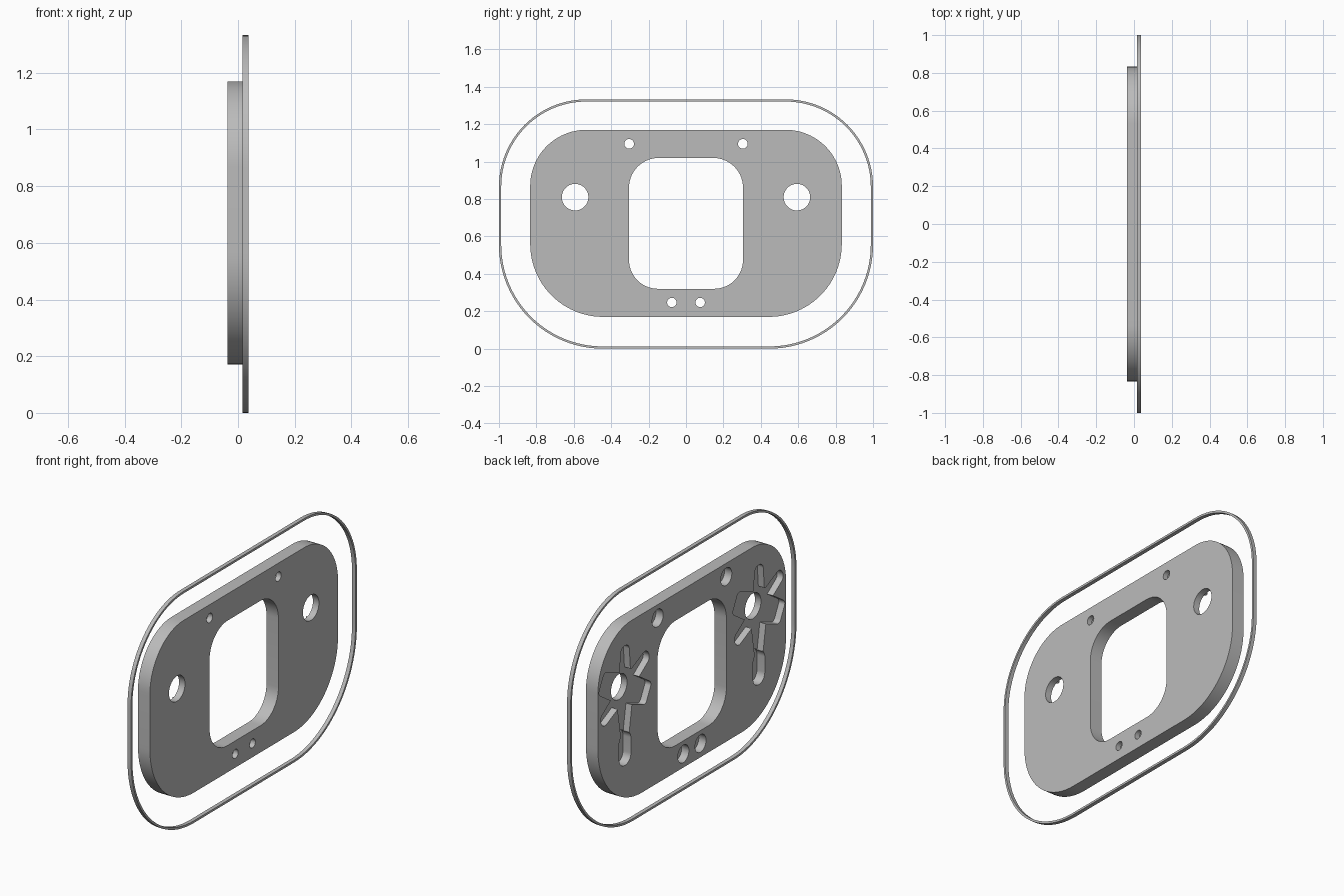
import bpy
import bmesh
from math import sin, cos, tan, pi, radians
from mathutils import Vector

if "Cube" in bpy.data.objects:
    bpy.data.objects.remove(bpy.data.objects["Cube"])

BACK, FRONT = -0.037, 0.037
POCKET_FLOOR = 0.0

grey = bpy.data.materials.new("plain_grey")
grey.use_nodes = True
colour = (0.5, 0.5, 0.5, 1)
grey.diffuse_color = colour
grey.node_tree.nodes["Principled BSDF"].inputs["Base Color"].default_value = colour


def rounded(points, radii, steps=14):
    """Polygon in (y, z) with each corner replaced by an arc."""
    out = []
    pts = [Vector(p) for p in points]
    for i, (p, r) in enumerate(zip(pts, radii)):
        if r == 0:
            out.append(p)
            continue
        a = (pts[i - 1] - p).normalized()
        b = (pts[(i + 1) % len(pts)] - p).normalized()
        half = a.angle(b) / 2
        centre = p + (a + b).normalized() * r / sin(half)
        start = p + a * r / tan(half) - centre
        end = p + b * r / tan(half) - centre
        sweep = start.angle(end)
        for k in range(steps + 1):
            t = k / steps * sweep
            out.append(centre + (start * sin(sweep - t) + end * sin(t)) / sin(sweep))
    return out


def box(half_y, low, high, r_low, r_high, steps=14, y=0):
    corners = [(y - half_y, low), (y + half_y, low), (y + half_y, high), (y - half_y, high)]
    return rounded(corners, [r_low, r_low, r_high, r_high], steps)


def circle(y, z, r, count=40):
    return [Vector((y + r * cos(2 * pi * k / count), z + r * sin(2 * pi * k / count)))
            for k in range(count)]


def arm(y, z, degrees, length, base, tip, tip_round):
    """Tapered arm pointing outwards from a hub centre."""
    u = Vector((cos(radians(degrees)), sin(radians(degrees))))
    v = Vector((-u.y, u.x))
    c = Vector((y, z))
    pts = [c - v * base, c + u * length - v * tip, c + u * length + v * tip, c + v * base]
    return rounded(pts, [0, tip_round, tip_round, 0], 8)


def prism(name, outline, x0, x1):
    bm = bmesh.new()
    face = bm.faces.new([bm.verts.new((x0, p.x, p.y)) for p in outline])
    bmesh.ops.remove_doubles(bm, verts=bm.verts[:], dist=0.0005)
    ext = bmesh.ops.extrude_face_region(bm, geom=bm.faces[:])
    moved = [g for g in ext["geom"] if isinstance(g, bmesh.types.BMVert)]
    bmesh.ops.translate(bm, verts=moved, vec=(x1 - x0, 0, 0))
    bmesh.ops.recalc_face_normals(bm, faces=bm.faces[:])
    mesh = bpy.data.meshes.new(name)
    bm.to_mesh(mesh)
    bm.free()
    mesh.materials.append(grey)
    obj = bpy.data.objects.new(name, mesh)
    bpy.context.collection.objects.link(obj)
    return obj


def select(obj):
    bpy.ops.object.select_all(action='DESELECT')
    obj.select_set(True)
    bpy.context.view_layer.objects.active = obj


def cut(obj, outline, x0=BACK - 0.05, x1=FRONT + 0.05):
    cutter = prism("cutter", outline, x0, x1)
    mod = obj.modifiers.new("cut", 'BOOLEAN')
    mod.operation = 'DIFFERENCE'
    mod.solver = 'EXACT'
    mod.object = cutter
    select(obj)
    bpy.ops.object.modifier_apply(modifier=mod.name)
    bpy.data.objects.remove(cutter)


# Main plate with its central window
plate = prism("mounting_plate", box(0.833, 0.17, 1.17, 0.39, 0.30, 24), BACK, FRONT)
cut(plate, box(0.305, 0.32, 1.02, 0.155, 0.16))

# Screw holes, counterbored from the back
for side in (-1, 1):
    for y, z, r in ((0.304, 1.095, 0.026), (0.076, 0.247, 0.025)):
        cut(plate, circle(side * y, z, r, 28))
        cut(plate, circle(side * y, z, 0.049, 32), x1=0.008)

# Star-shaped pockets around the large holes, with a slot below
for side in (-1, 1):
    y, z = side * 0.593, 0.81
    pockets = [circle(y, z, 0.105)]
    pockets += [arm(y, z, d, 0.24, 0.055, 0.036, 0.034) for d in (90, 150, 330)]
    pockets += [arm(y, z, d, 0.235, 0.085, 0.06, 0.025) for d in (27, 207)]
    pockets.append(arm(y, z, 270, 0.3, 0.08, 0.03, 0))
    for outline in pockets:
        cut(plate, outline, x1=POCKET_FLOOR)
    cut(plate, box(0.052, z - 0.43, z - 0.245, 0.05, 0.05, y=y), x1=0.012)
    cut(plate, circle(y, z, 0.071))

# Thin outer ring, flush with the plain face
ring = prism("outer_ring", box(1.0, 0.0, 1.333, 0.555, 0.467, 24), 0.015, FRONT)
cut(ring, box(0.988, 0.012, 1.321, 0.543, 0.455, 24))

for obj in (plate, ring):
    select(obj)
    bpy.ops.object.shade_smooth_by_angle(angle=radians(30))
